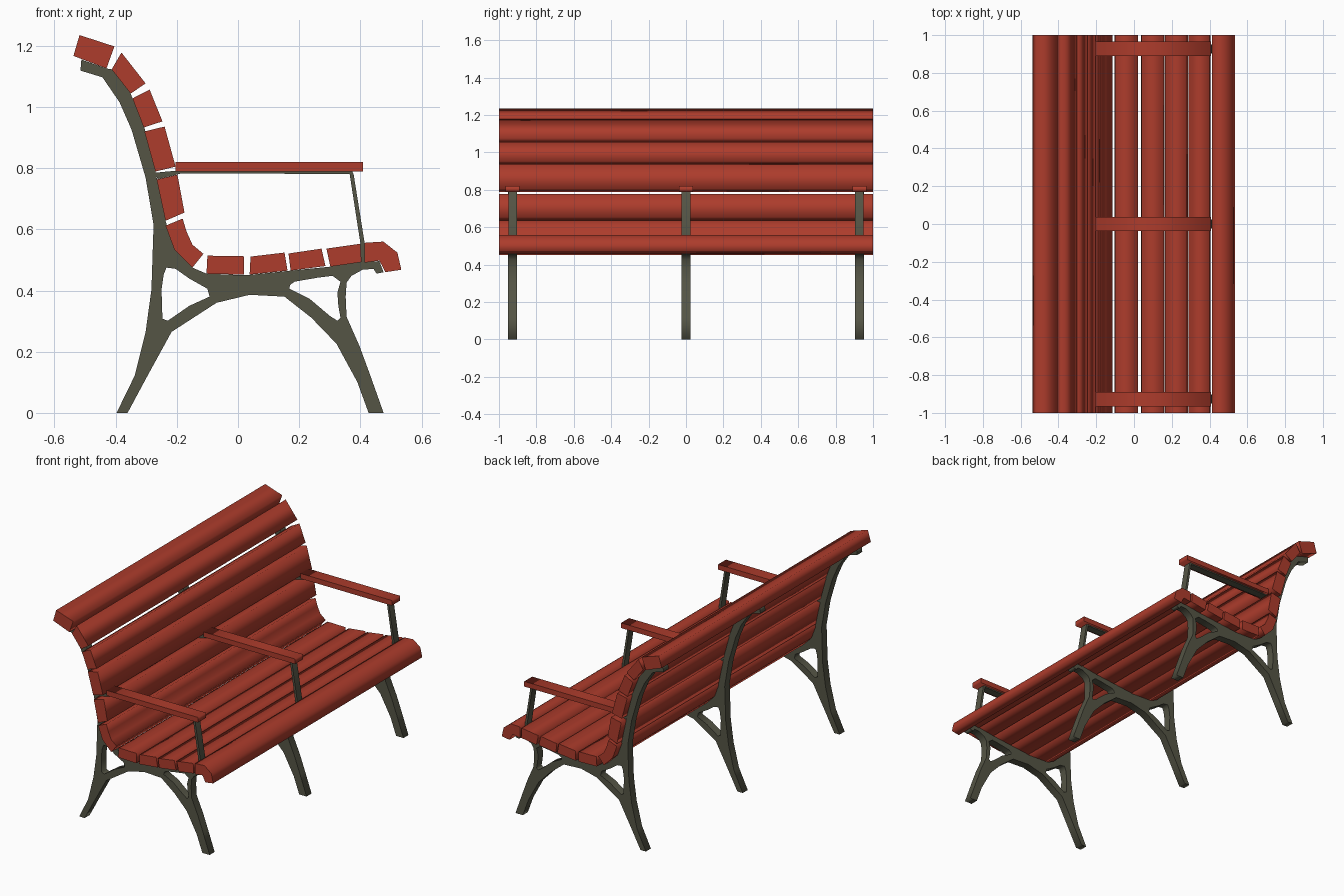
import bpy
import math

LENGTH = 2.0
FRAME_Y = (-0.927, 0.0, 0.927)


def material(name, rgb):
    m = bpy.data.materials.new(name)
    m.diffuse_color = (*rgb, 1)
    return m


wood = material("red_wood", (0.42, 0.045, 0.025))
iron = material("dark_iron", (0.09, 0.09, 0.06))


def plate(name, loops, y, width, mat):
    """Extrude x-z outlines (first is outer, the rest are holes) along y."""
    cu = bpy.data.curves.new(name, 'CURVE')
    cu.dimensions = '2D'
    cu.fill_mode = 'BOTH'
    cu.extrude = width / 2
    for pts in loops:
        sp = cu.splines.new('POLY')
        sp.points.add(len(pts) - 1)
        for p, (x, z) in zip(sp.points, pts):
            p.co = (x, z, 0, 1)
        sp.use_cyclic_u = True
    tmp = bpy.data.objects.new(name + "_curve", cu)
    bpy.context.collection.objects.link(tmp)
    dg = bpy.context.evaluated_depsgraph_get()
    me = bpy.data.meshes.new_from_object(tmp.evaluated_get(dg))
    bpy.data.objects.remove(tmp)
    me.materials.clear()
    me.materials.append(mat)
    ob = bpy.data.objects.new(name, me)
    bpy.context.collection.objects.link(ob)
    ob.rotation_euler.x = math.pi / 2
    ob.location.y = y
    return ob


# Backrest slats, top to bottom
back_slats = [
    [(-.518, 1.235), (-.404, 1.198), (-.43, 1.126), (-.538, 1.167)],
    [(-.381, 1.178), (-.302, 1.077), (-.351, 1.044), (-.413, 1.123)],
    [(-.289, 1.057), (-.247, .953), (-.308, .933), (-.345, 1.028)],
    [(-.24, .936), (-.204, .805), (-.27, .789), (-.306, .92)],
    [(-.198, .779), (-.175, .655), (-.237, .628), (-.266, .763)],
    [(-.181, .635), (-.168, .592), (-.149, .55), (-.113, .52),
     (-.149, .475), (-.208, .534), (-.237, .612)],
]
# Seat slats, rear to front
seat_slats = [
    [(-.1, .514), (.02, .512), (.02, .452), (-.103, .455)],
    [(.041, .511), (.152, .524), (.162, .465), (.038, .452)],
    [(.165, .521), (.273, .537), (.286, .48), (.172, .465)],
    [(.289, .537), (.4, .553), (.404, .493), (.302, .478)],
    [(.413, .556), (.475, .56), (.521, .524), (.534, .468),
     (.482, .46), (.462, .498), (.413, .491)],
]
for label, slats in (("back_slat", back_slats), ("seat_slat", seat_slats)):
    for i, pts in enumerate(slats, 1):
        plate(f"{label}_{i}", [pts], 0, LENGTH, wood)

# Cast side frame: outline up the back, down the seat line, round the legs
frame = [
    (-.397, 0), (-.338, .121), (-.302, .265), (-.283, .403), (-.276, .615),
    (-.302, .769), (-.348, .926), (-.387, 1.015), (-.443, 1.097),
    (-.515, 1.119), (-.512, 1.155), (-.43, 1.126), (-.413, 1.123),
    (-.351, 1.044), (-.306, .933), (-.27, .789), (-.237, .628),
    (-.208, .534), (-.149, .475), (-.103, .455), (.025, .45), (.172, .465),
    (.302, .478), (.404, .493), (.462, .496), (.476, .46), (.453, .455),
    (.443, .471), (.407, .468), (.371, .448), (.355, .426), (.352, .38),
    (.355, .314), (.397, .219), (.433, .121), (.476, 0), (.427, 0),
    (.39, .101), (.322, .226), (.24, .311), (.152, .38), (.038, .386),
    (-.07, .36), (-.217, .265), (-.296, .121), (-.361, 0),
]
rear_hole = [
    (-.234, .475), (-.204, .471), (-.159, .439), (-.1, .406), (-.093, .38),
    (-.159, .35), (-.23, .301), (-.247, .308), (-.25, .403), (-.243, .452),
]
front_hole = [
    (.185, .429), (.26, .442), (.309, .448), (.335, .429), (.325, .393),
    (.328, .35), (.335, .311), (.325, .301), (.299, .318), (.234, .373),
    (.168, .406), (.17, .418),
]
# Thin bracket under each armrest, with a slanted front post
bracket = [
    (-.272, .785), (-.2, .792), (.372, .792), (.378, .78), (.414, .555),
    (.414, .485), (.4, .485), (.4, .555), (.365, .781), (-.185, .783),
    (-.262, .764),
]
armrest = [(-.204, .789), (.408, .789), (.408, .82), (-.204, .82)]

for side, y in zip(("left", "middle", "right"), FRAME_Y):
    plate(f"{side}_frame", [frame, rear_hole, front_hole], y, .048, iron)
    plate(f"{side}_arm_bracket", [bracket], y, .046, iron)
    plate(f"{side}_armrest", [armrest], y, .076, wood)
